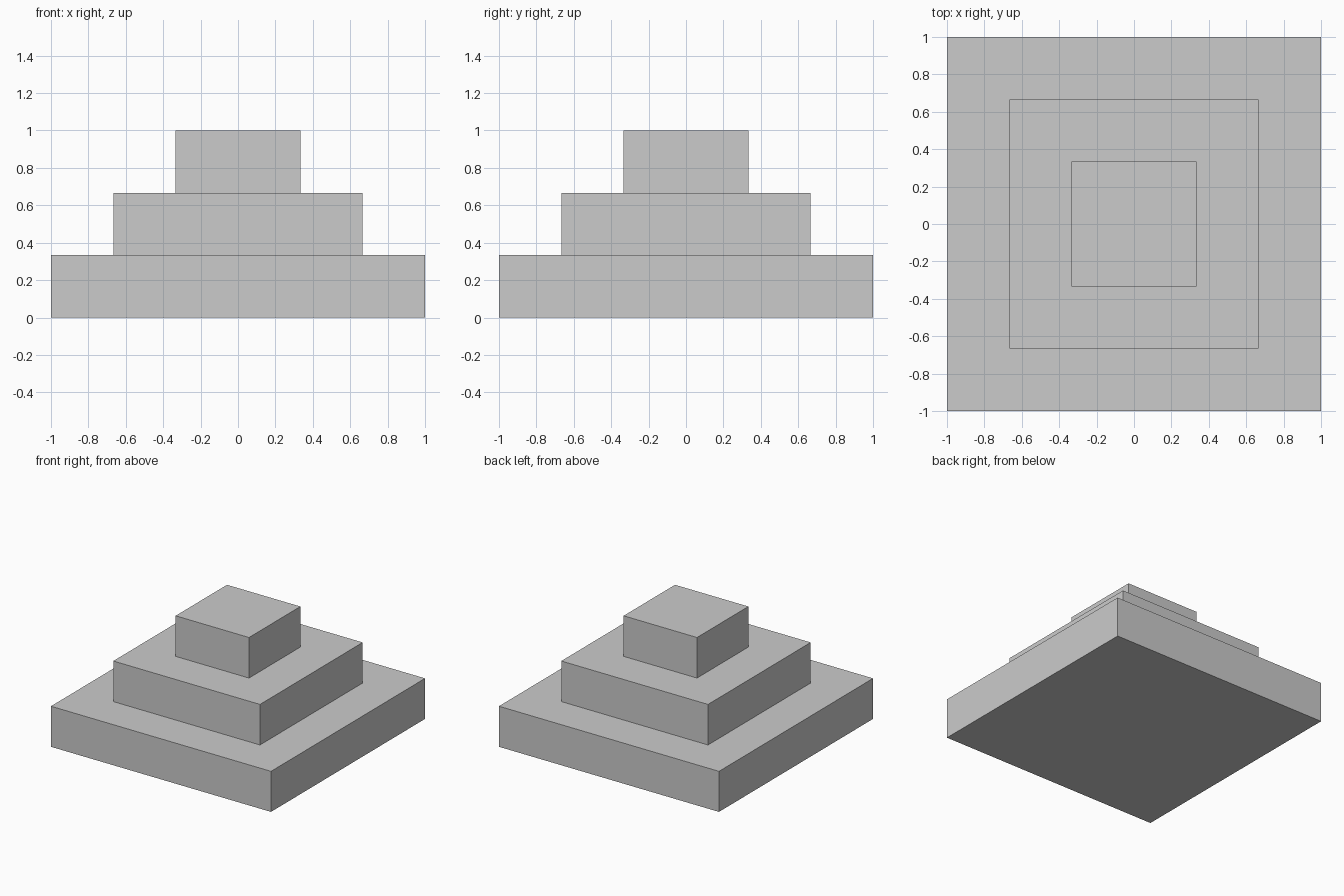
import bpy
import bmesh

if "Cube" in bpy.data.objects:
    bpy.data.objects.remove(bpy.data.objects["Cube"])

TIERS = 3
STEP = 1 / TIERS  # tier height and tread depth

bm = bmesh.new()


def square_ring(half, z):
    return [bm.verts.new((x * half, y * half, z))
            for x, y in ((-1, -1), (1, -1), (1, 1), (-1, 1))]


def bridge(a, b):
    for i in range(4):
        j = (i + 1) % 4
        bm.faces.new((a[i], a[j], b[j], b[i]))


# Underside
previous = square_ring(1, 0)
bm.faces.new(previous[::-1])

# Tiers: vertical walls, joined by flat treads
for tier in range(TIERS):
    half = 1 - tier * STEP
    if tier:
        inner = square_ring(half, tier * STEP)
        bridge(previous, inner)
        previous = inner
    upper = square_ring(half, (tier + 1) * STEP)
    bridge(previous, upper)
    previous = upper

# Flat summit
bm.faces.new(previous)
bmesh.ops.recalc_face_normals(bm, faces=bm.faces[:])

mesh = bpy.data.meshes.new("stepped_pyramid")
bm.to_mesh(mesh)
bm.free()
bpy.context.collection.objects.link(bpy.data.objects.new("stepped_pyramid", mesh))
